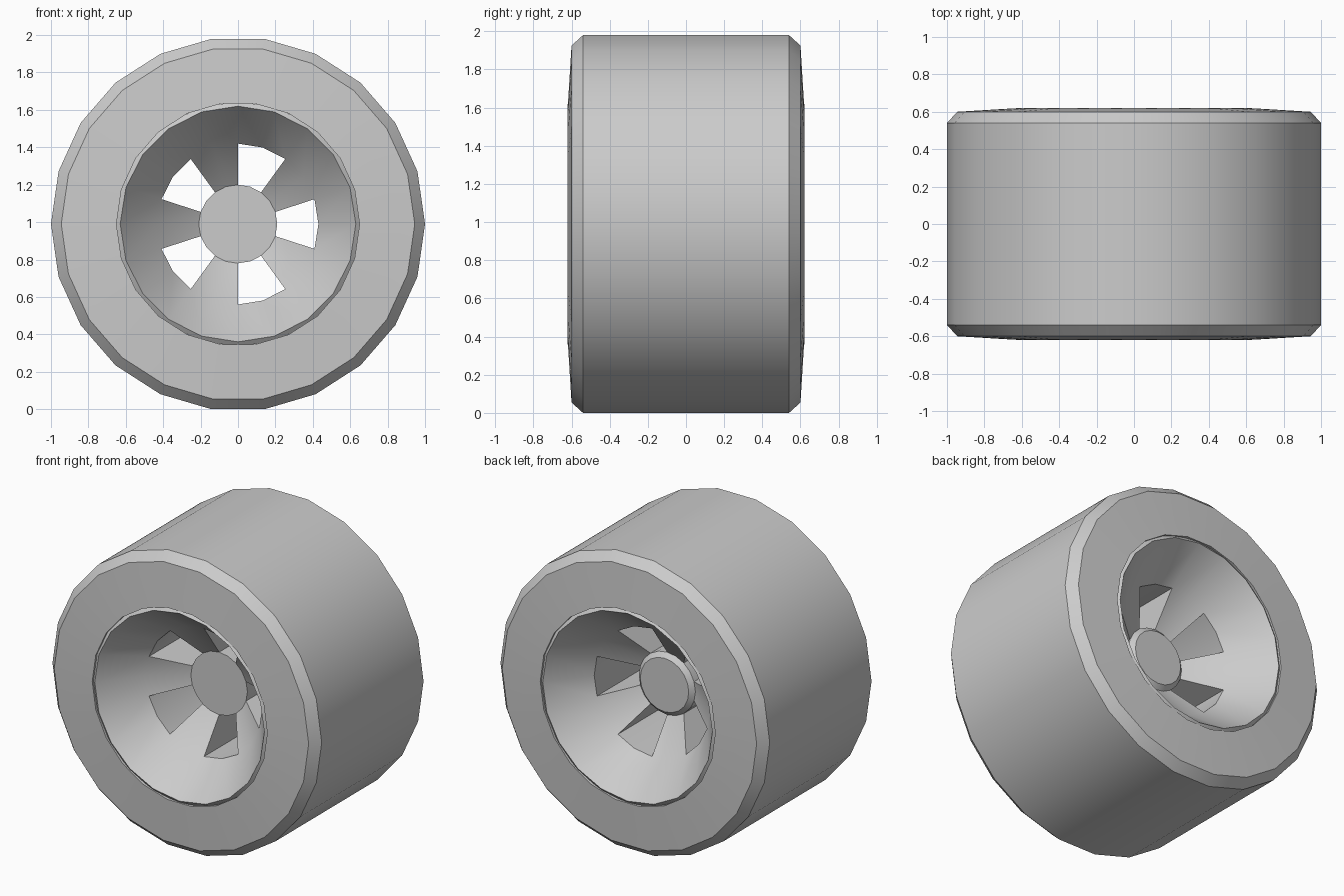
import bpy, bmesh
from math import cos, sin, pi

if "Cube" in bpy.data.objects:
    bpy.data.objects.remove(bpy.data.objects["Cube"])

CZ = cos(pi / 22)  # axle height, so the flat of the 22-sided tyre rests on the ground


def make_ring(bm, r, y, n, start=0.0):
    return [bm.verts.new((r * cos(start + 2 * pi * k / n), y,
                          CZ + r * sin(start + 2 * pi * k / n))) for k in range(n)]


def quad(bm, a, b, k):
    n = len(a)
    j = (k + 1) % n
    bm.faces.new((a[k], a[j], b[j], b[k]))


def finish(name, bm):
    bmesh.ops.recalc_face_normals(bm, faces=bm.faces)
    mesh = bpy.data.meshes.new(name)
    bm.to_mesh(mesh)
    bm.free()
    ob = bpy.data.objects.new(name, mesh)
    bpy.context.collection.objects.link(ob)
    bpy.ops.object.select_all(action='DESELECT')
    ob.select_set(True)
    bpy.context.view_layer.objects.active = ob
    bpy.ops.object.shade_smooth_by_angle(angle=pi / 6)


# Tyre: closed profile of (radius, y) spun into 22 sides
bm = bmesh.new()
half = [(0.65, 0.618), (0.945, 0.60), (1.0, 0.54)]
profile = [(r, -y) for r, y in half] + [(r, y) for r, y in reversed(half)]
rings = [make_ring(bm, r, y, 22) for r, y in profile]
for i, ring in enumerate(rings):
    for k in range(22):
        quad(bm, ring, rings[(i + 1) % len(rings)], k)
finish("tyre", bm)

# Rim: dished on both sides, five windows cut right through between spokes
N = 20
bm = bmesh.new()
dish = [(0.21, 0.20), (0.43, 0.36), (0.63, 0.62), (0.656, 0.60)]
front = [make_ring(bm, r, -y, N, -pi / 10) for r, y in dish]
back = [make_ring(bm, r, y, N, -pi / 10) for r, y in dish]
for k in range(N):
    for side in (front, back):
        quad(bm, side[1], side[2], k)
        quad(bm, side[2], side[3], k)
    quad(bm, front[3], back[3], k)
    if k % 4 < 2:
        # window: hub wall and outer wall
        quad(bm, front[0], back[0], k)
        quad(bm, front[1], back[1], k)
    else:
        # spoke faces
        quad(bm, front[0], front[1], k)
        quad(bm, back[0], back[1], k)
    if k % 2 == 0:
        # side wall of spoke
        bm.faces.new((front[0][k], front[1][k], back[1][k], back[0][k]))

# Hub: flat at the front, bevelled cap at the back
bm.faces.new(front[0])
cap = make_ring(bm, 0.18, 0.228, N, -pi / 10)
for k in range(N):
    quad(bm, back[0], cap, k)
bm.faces.new(cap)
finish("rim", bm)
